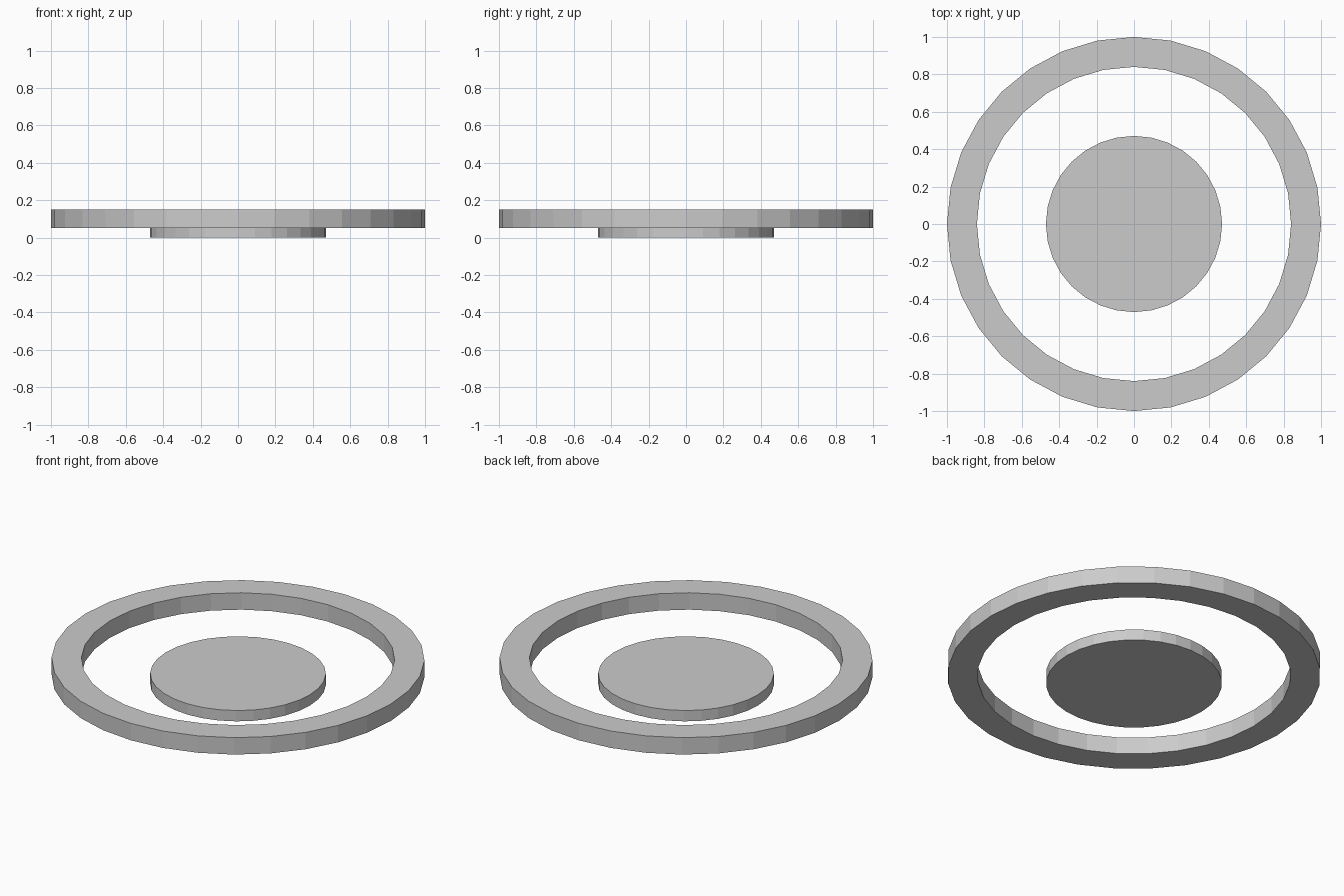
import bpy, bmesh
from math import cos, sin, tau

if "Cube" in bpy.data.objects:
    bpy.data.objects.remove(bpy.data.objects["Cube"])

SIDES = 32


def circle(bm, r, z):
    return [bm.verts.new((r * cos(tau * i / SIDES), r * sin(tau * i / SIDES), z))
            for i in range(SIDES)]


def finish(bm, name):
    bmesh.ops.recalc_face_normals(bm, faces=bm.faces)
    mesh = bpy.data.meshes.new(name)
    bm.to_mesh(mesh)
    bm.free()
    bpy.context.collection.objects.link(bpy.data.objects.new(name, mesh))


def ring(name, r_out, r_in, z0, z1):
    # rectangular section swept round the z axis
    bm = bmesh.new()
    loops = [circle(bm, r, z) for r, z in
             ((r_out, z0), (r_out, z1), (r_in, z1), (r_in, z0))]
    for k in range(4):
        a, b = loops[k], loops[(k + 1) % 4]
        for i in range(SIDES):
            j = (i + 1) % SIDES
            bm.faces.new((a[i], a[j], b[j], b[i]))
    finish(bm, name)


def disc(name, r, z0, z1):
    bm = bmesh.new()
    a, b = circle(bm, r, z0), circle(bm, r, z1)
    for i in range(SIDES):
        j = (i + 1) % SIDES
        bm.faces.new((a[i], a[j], b[j], b[i]))
    bm.faces.new(a)
    bm.faces.new(b)
    finish(bm, name)


# Raised outer ring
ring("outer_ring", 1.0, 0.84, 0.05, 0.15)
# Thin disc in the middle
disc("centre_disc", 0.471, 0.0, 0.064)
